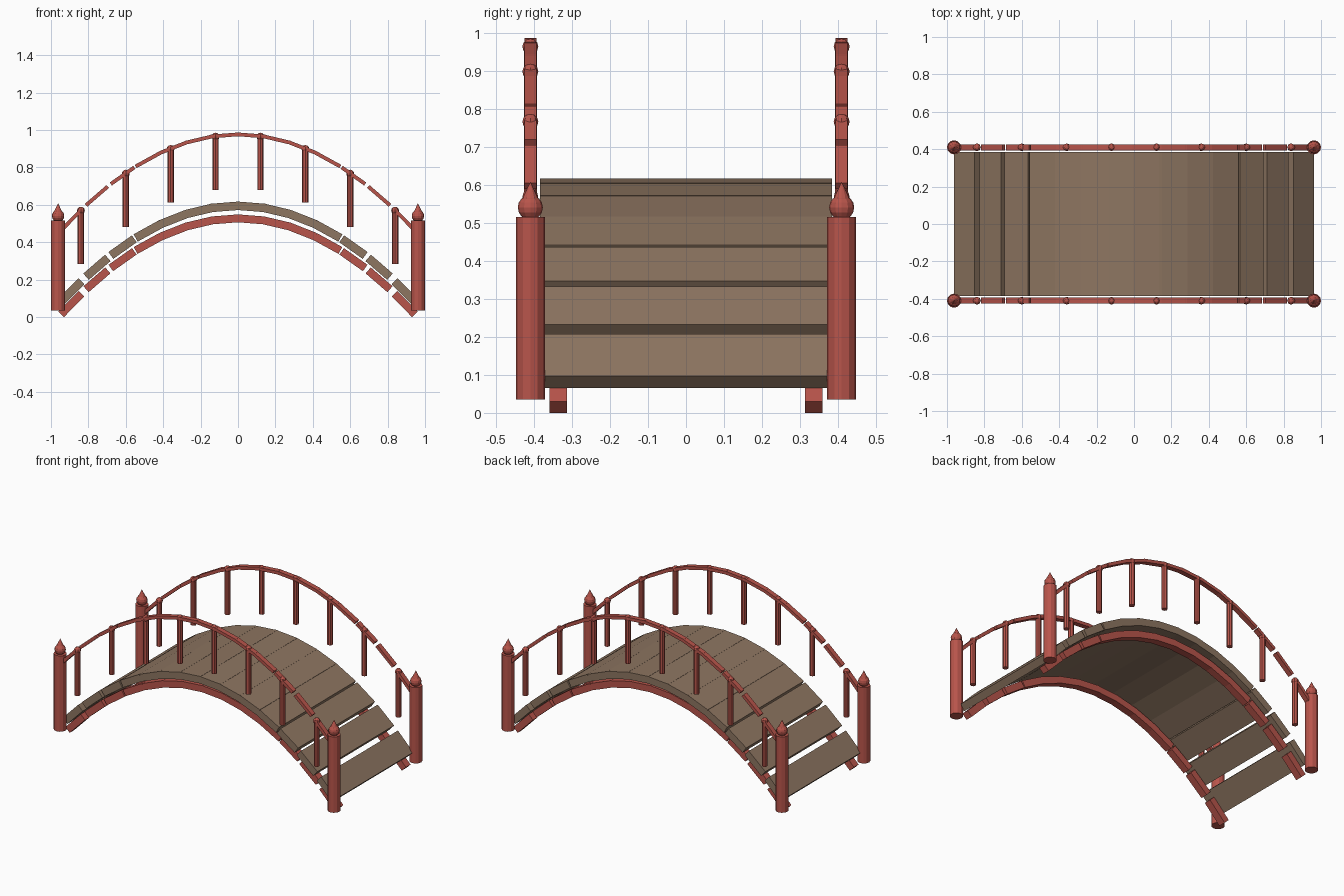
import bpy
import math

if "Cube" in bpy.data.objects:
    bpy.data.objects.remove(bpy.data.objects["Cube"])


def material(name, rgb):
    m = bpy.data.materials.new(name)
    m.diffuse_color = (*rgb, 1)
    m.use_nodes = True
    m.node_tree.nodes["Principled BSDF"].inputs["Base Color"].default_value = m.diffuse_color
    return m


RED = material("red_paint", (0.48, 0.09, 0.07))
WOOD = material("weathered_wood", (0.27, 0.18, 0.12))

SEGMENTS = 14
HALF_SPAN = 0.96
PITCH = 2 * HALF_SPAN / SEGMENTS
SEG_LENGTH = PITCH * 1.12
CURVE = 0.573
POST_Y = 0.41


def arch(x):
    return 0.525 - CURVE * x * x


def finish(name, mat):
    ob = bpy.context.object
    ob.name = name
    ob.data.materials.append(mat)
    return ob


def arch_segments(name, y, offset, width, thickness, mat):
    """Row of straight boxes, each tilted to follow the arch."""
    for i in range(SEGMENTS):
        x = -HALF_SPAN + (i + 0.5) * PITCH
        tilt = math.atan(2 * CURVE * x)
        bpy.ops.mesh.primitive_cube_add(size=1, location=(x, y, arch(x) + offset),
                                        rotation=(0, tilt, 0))
        ob = finish(f"{name}_{i + 1}", mat)
        ob.scale = (SEG_LENGTH, width, thickness)


def cylinder(name, x, y, z0, z1, r, sides):
    bpy.ops.mesh.primitive_cylinder_add(vertices=sides, radius=r, depth=z1 - z0,
                                        location=(x, y, (z0 + z1) / 2))
    finish(name, RED)


def ball(name, x, y, z, r, segs, rings):
    bpy.ops.mesh.primitive_uv_sphere_add(segments=segs, ring_count=rings, radius=r,
                                         location=(x, y, z))
    finish(name, RED)


# Deck planks
arch_segments("deck_plank", 0, 0.067, 0.77, 0.045, WOOD)

for side, s in (("front", -1), ("back", 1)):
    # Support beam below the deck and handrail above it
    arch_segments(f"{side}_beam", s * 0.337, 0, 0.046, 0.042, RED)
    arch_segments(f"{side}_handrail", s * POST_Y, 0.449, 0.032, 0.02, RED)

    # Slim rail posts with round caps
    for i in range(8):
        x = -0.84 + i * 0.24
        z = arch(x)
        cylinder(f"{side}_rail_post_{i + 1}", x, s * POST_Y, z + 0.163, z + 0.45, 0.017, 8)
        ball(f"{side}_post_cap_{i + 1}", x, s * POST_Y, z + 0.448, 0.021, 8, 6)

    # Thick end posts with bulb and pointed finial
    for end, e in (("left", -1), ("right", 1)):
        x, y = e * 0.962, s * POST_Y
        cylinder(f"{side}_{end}_end_post", x, y, 0.035, 0.516, 0.038, 12)
        ball(f"{side}_{end}_bulb", x, y, 0.541, 0.033, 12, 8)
        bpy.ops.mesh.primitive_cone_add(vertices=12, radius1=0.025, radius2=0, depth=0.053,
                                        location=(x, y, 0.5825))
        finish(f"{side}_{end}_finial", RED)
